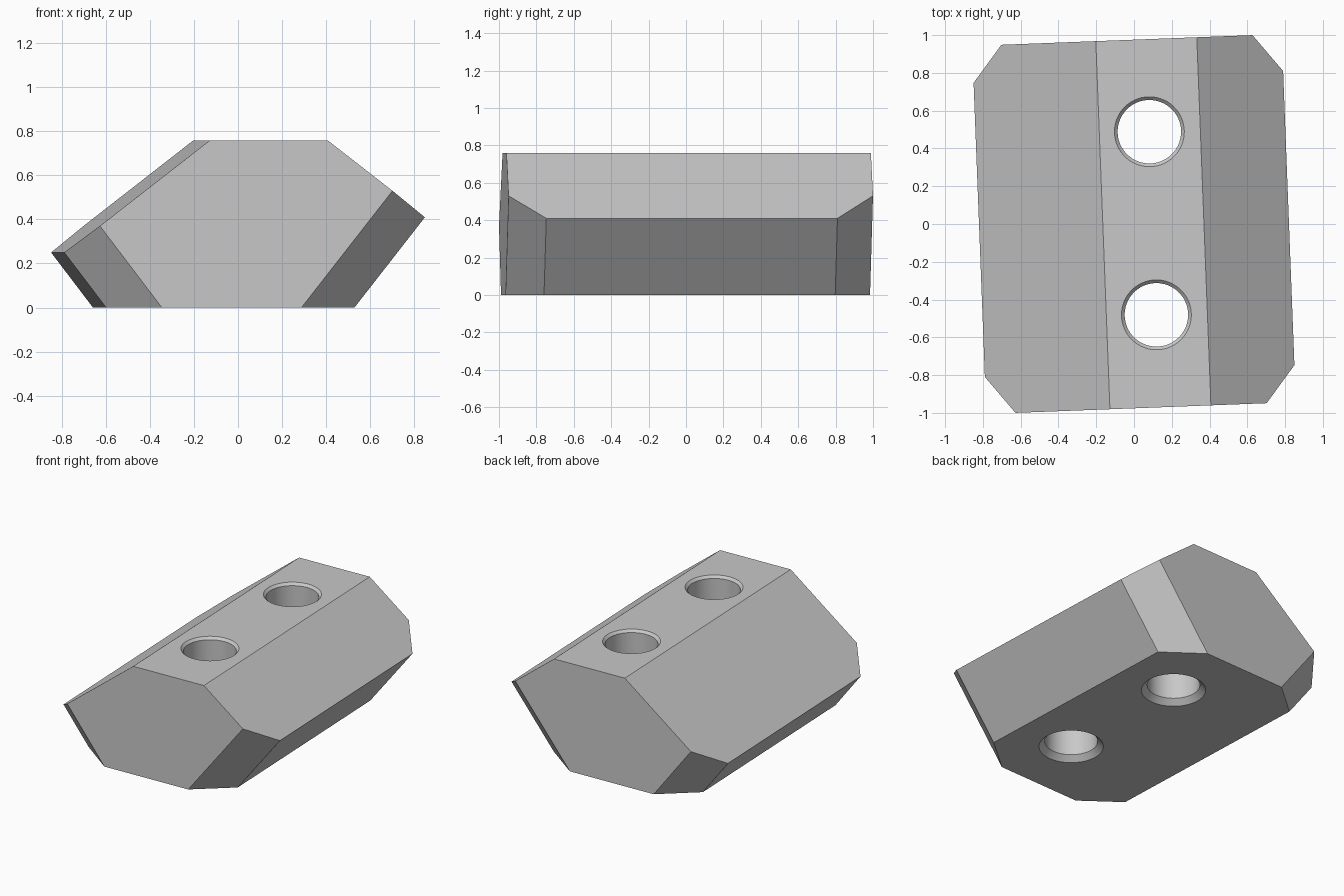
import bpy, bmesh, math
from mathutils import Matrix

default = bpy.data.objects.get("Cube")
if default:
    bpy.data.objects.remove(default, do_unlink=True)

HALF_LENGTH = 0.975
CORNER_CUT = 0.196
TURN = math.radians(2.2)
HOLE_X, HOLE_Y = 0.10, 0.485

grey = bpy.data.materials.new("plain grey")
grey.use_nodes = True
colour = (0.58, 0.58, 0.58, 1)
grey.diffuse_color = colour
grey.node_tree.nodes["Principled BSDF"].inputs["Base Color"].default_value = colour


def make_object(name, bm):
    bmesh.ops.recalc_face_normals(bm, faces=bm.faces)
    bm.transform(Matrix.Rotation(TURN, 4, 'Z'))
    mesh = bpy.data.meshes.new(name)
    bm.to_mesh(mesh)
    bm.free()
    mesh.materials.append(grey)
    obj = bpy.data.objects.new(name, mesh)
    bpy.context.collection.objects.link(obj)
    return obj


# Block: six-sided cross-section pushed along its length
bottom_right, right_tip, left_tip, bottom_left = (0.50, 0), (0.82, 0.41), (-0.82, 0.25), (-0.63, 0)
section = [bottom_right, right_tip, (0.37, 0.76), (-0.165, 0.76), left_tip, bottom_left]
bm = bmesh.new()
ends = [[bm.verts.new((x, y, z)) for x, z in section] for y in (-HALF_LENGTH, HALF_LENGTH)]
for end in ends:
    bm.faces.new(end)
for i in range(len(section)):
    j = (i + 1) % len(section)
    bm.faces.new((ends[0][i], ends[0][j], ends[1][j], ends[1][i]))
bmesh.ops.recalc_face_normals(bm, faces=bm.faces)

# Cut corners where the undercut sides meet the ends
corners = [bm.edges.get((end[a], end[b])) for end in ends for a, b in ((0, 1), (4, 5))]
bmesh.ops.bevel(bm, geom=corners, offset=CORNER_CUT, offset_type='OFFSET',
                segments=1, affect='EDGES', clamp_overlap=False)
block = make_object("clamping_block", bm)

# Through holes, countersunk at both mouths
hole_profile = [(0.255, -0.05), (0.168, 0.037), (0.168, 0.743), (0.235, 0.81)]
SIDES = 64
bm = bmesh.new()
for y in (-HOLE_Y, HOLE_Y):
    rings = []
    for radius, z in hole_profile:
        angles = [math.tau * k / SIDES for k in range(SIDES)]
        rings.append([bm.verts.new((HOLE_X + radius * math.cos(a), y + radius * math.sin(a), z))
                      for a in angles])
    bm.faces.new(rings[0])
    bm.faces.new(rings[-1])
    for low, high in zip(rings, rings[1:]):
        for k in range(SIDES):
            n = (k + 1) % SIDES
            bm.faces.new((low[k], low[n], high[n], high[k]))
cutter = make_object("hole_cutter", bm)
cutter.hide_render = True

drill = block.modifiers.new("holes", 'BOOLEAN')
drill.operation = 'DIFFERENCE'
drill.solver = 'EXACT'
drill.object = cutter
bpy.context.view_layer.objects.active = block
bpy.ops.object.select_all(action='DESELECT')
block.select_set(True)
bpy.ops.object.modifier_apply(modifier=drill.name)
bpy.data.objects.remove(cutter, do_unlink=True)
bpy.ops.object.shade_smooth_by_angle(angle=math.radians(30))
